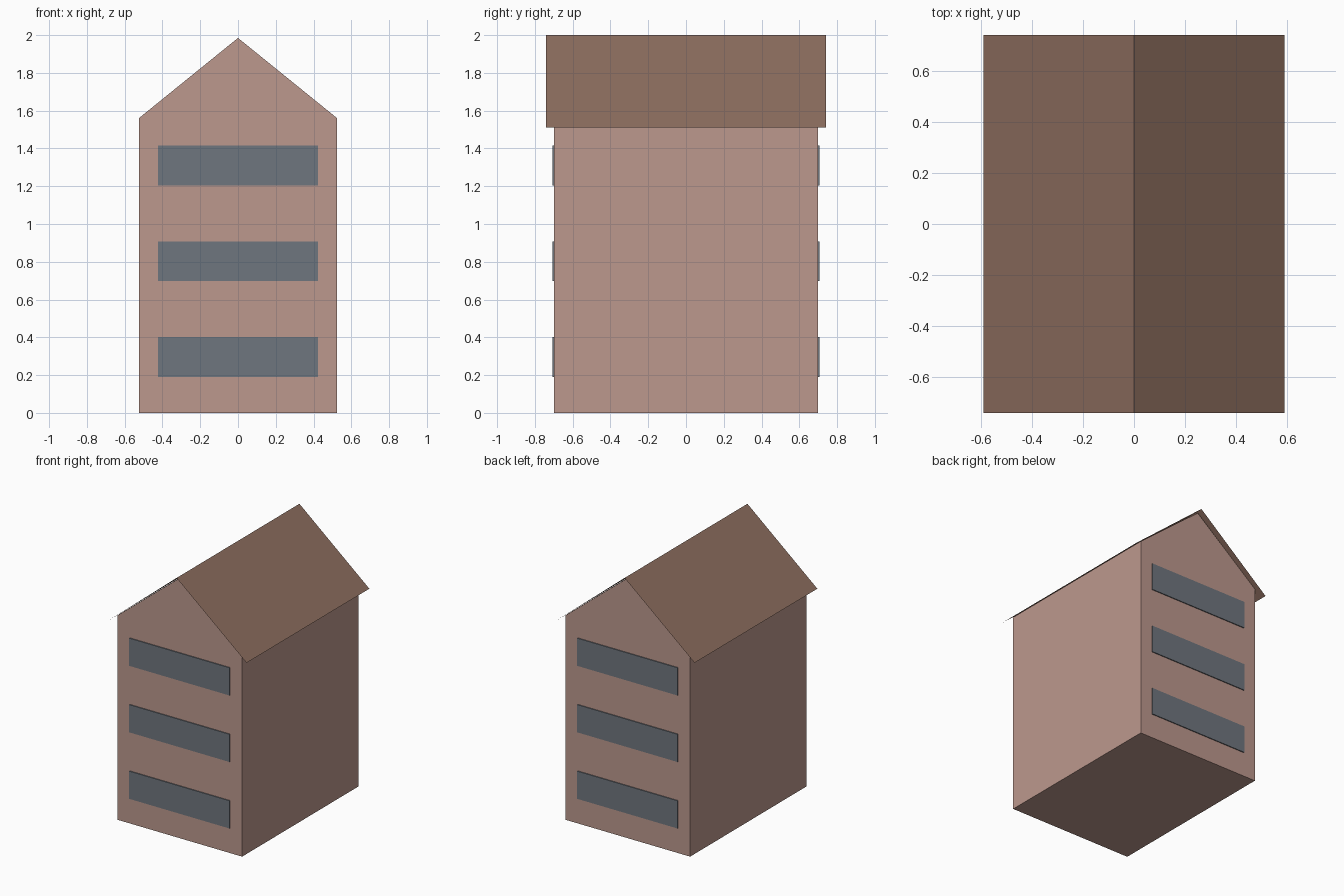
import bpy
import bmesh

cube = bpy.data.objects.get("Cube")
if cube:
    bpy.data.objects.remove(cube, do_unlink=True)


def srgb(*rgb):
    return tuple(((c / 255 + 0.055) / 1.055) ** 2.4 for c in rgb) + (1.0,)


def material(name, colour):
    mat = bpy.data.materials.new(name)
    mat.use_nodes = True
    mat.diffuse_color = colour
    bsdf = next(n for n in mat.node_tree.nodes if n.type == "BSDF_PRINCIPLED")
    bsdf.inputs["Base Color"].default_value = colour
    return mat


def extrude_profile(name, profile, y0, y1, mat, closed=True):
    """Sweep an x-z profile along y; a closed profile also gets end caps."""
    bm = bmesh.new()
    front = [bm.verts.new((x, y0, z)) for x, z in profile]
    back = [bm.verts.new((x, y1, z)) for x, z in profile]
    n = len(profile)
    for i in range(n if closed else n - 1):
        j = (i + 1) % n
        bm.faces.new((front[i], back[i], back[j], front[j]))
    if closed:
        bm.faces.new(front)
        bm.faces.new(back[::-1])
        bmesh.ops.recalc_face_normals(bm, faces=bm.faces)
    mesh = bpy.data.meshes.new(name)
    bm.to_mesh(mesh)
    bm.free()
    mesh.materials.append(mat)
    obj = bpy.data.objects.new(name, mesh)
    bpy.context.collection.objects.link(obj)
    return obj


wall = material("dusty pink wall", srgb(188, 152, 141))
brown = material("brown roof", srgb(141, 110, 95))
glass = material("slate window", srgb(111, 118, 126))

# Gabled body
HALF_X, HALF_Y, EAVE, APEX = 0.525, 0.70, 1.56, 1.985
extrude_profile("house_body",
                [(-HALF_X, 0), (HALF_X, 0), (HALF_X, EAVE), (0, APEX), (-HALF_X, EAVE)],
                -HALF_Y, HALF_Y, wall)

# Thin overhanging roof sheet, normals up
extrude_profile("roof", [(0.59, 1.51), (0, 2.0), (-0.59, 1.51)],
                -0.74, 0.74, brown, closed=False)

# Window bands on both gable ends
for side, label in ((-1, "front"), (1, "back")):
    for floor in range(3):
        z = 0.19 + 0.507 * floor
        extrude_profile(f"{label}_window_{floor + 1}",
                        [(-0.423, z), (0.423, z), (0.423, z + 0.211), (-0.423, z + 0.211)],
                        side * HALF_Y, side * (HALF_Y + 0.007), glass)
